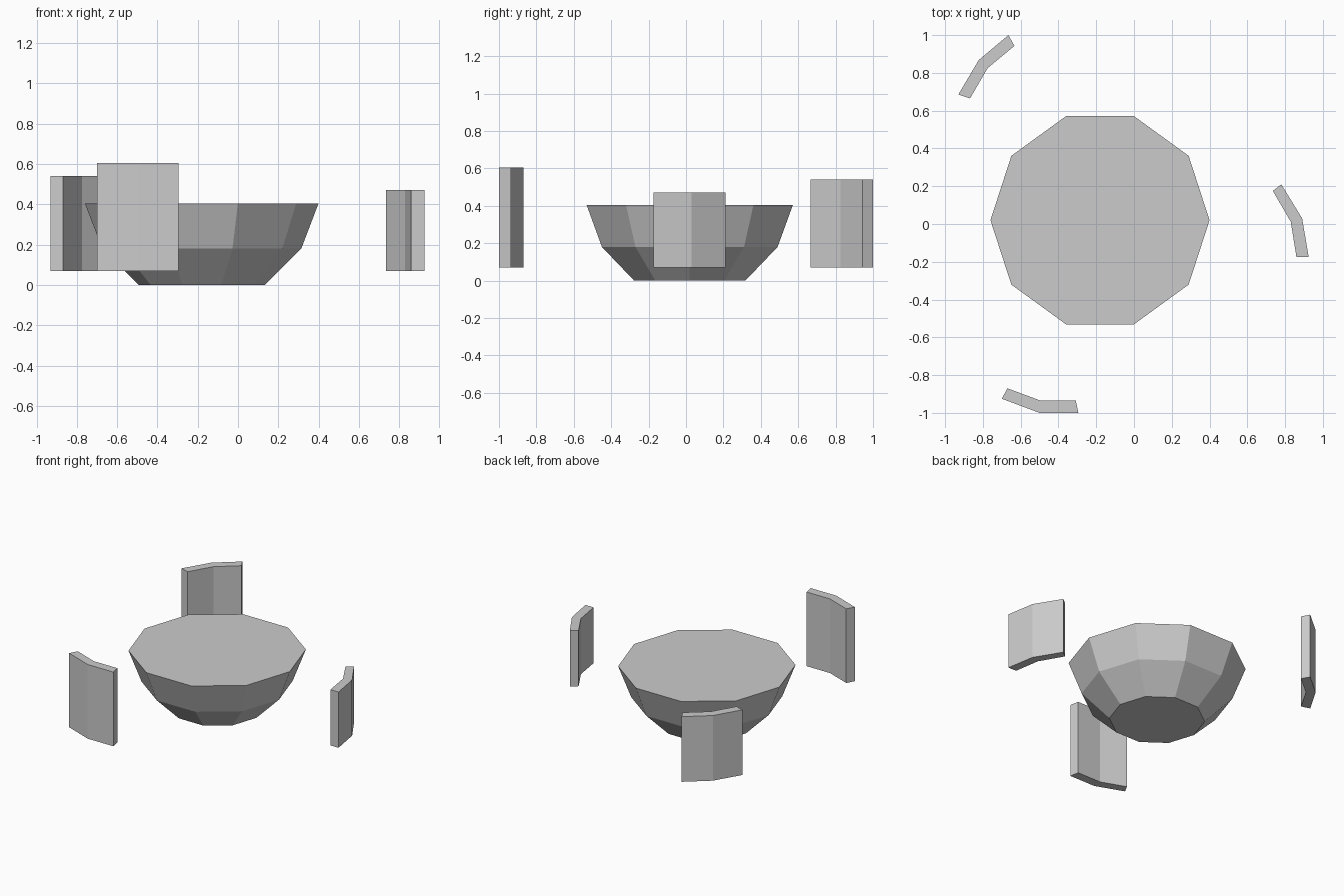
import bpy
import bmesh
from math import cos, sin, tau

cube = bpy.data.objects.get("Cube")
if cube:
    bpy.data.objects.remove(cube, do_unlink=True)

# Plain grey for everything
grey = bpy.data.materials.new("plain_grey")
grey.use_nodes = True
colour = (0.6, 0.6, 0.6, 1)
grey.diffuse_color = colour
grey.node_tree.nodes["Principled BSDF"].inputs["Base Color"].default_value = colour


def loft(name, rings):
    """Closed solid through a stack of rings with equal point counts."""
    bm = bmesh.new()
    loops = [[bm.verts.new(p) for p in ring] for ring in rings]
    for low, high in zip(loops, loops[1:]):
        for i in range(len(low)):
            j = (i + 1) % len(low)
            bm.faces.new((low[i], low[j], high[j], high[i]))
    bm.faces.new(loops[0][::-1])
    bm.faces.new(loops[-1])
    bmesh.ops.recalc_face_normals(bm, faces=bm.faces)
    mesh = bpy.data.meshes.new(name)
    bm.to_mesh(mesh)
    bm.free()
    mesh.materials.append(grey)
    obj = bpy.data.objects.new(name, mesh)
    bpy.context.collection.objects.link(obj)
    return obj


# Ten-sided bowl with a flat filled top
SIDES, CX, CY = 10, -0.18, 0.02
profile = [(0.313, 0), (0.494, 0.18), (0.58, 0.405)]
loft("bowl", [[(CX + r * cos(tau * i / SIDES), CY + r * sin(tau * i / SIDES), z)
               for i in range(SIDES)] for r, z in profile])

# Bent upright panels around the bowl: outer edge, then inner edge
panels = {
    "front_panel": (0.605, [(-0.70, -0.925), (-0.50, -1.0), (-0.295, -1.0),
                            (-0.308, -0.935), (-0.495, -0.935), (-0.67, -0.87)]),
    "left_panel": (0.472, [(0.925, -0.175), (0.89, 0.03), (0.78, 0.21),
                           (0.735, 0.175), (0.83, 0.012), (0.86, -0.175)]),
    "back_panel": (0.54, [(-0.93, 0.685), (-0.822, 0.868), (-0.665, 1.0),
                          (-0.633, 0.943), (-0.775, 0.825), (-0.868, 0.665)]),
}
for name, (top, outline) in panels.items():
    loft(name, [[(x, y, z) for x, y in outline] for z in (0.07, top)])
